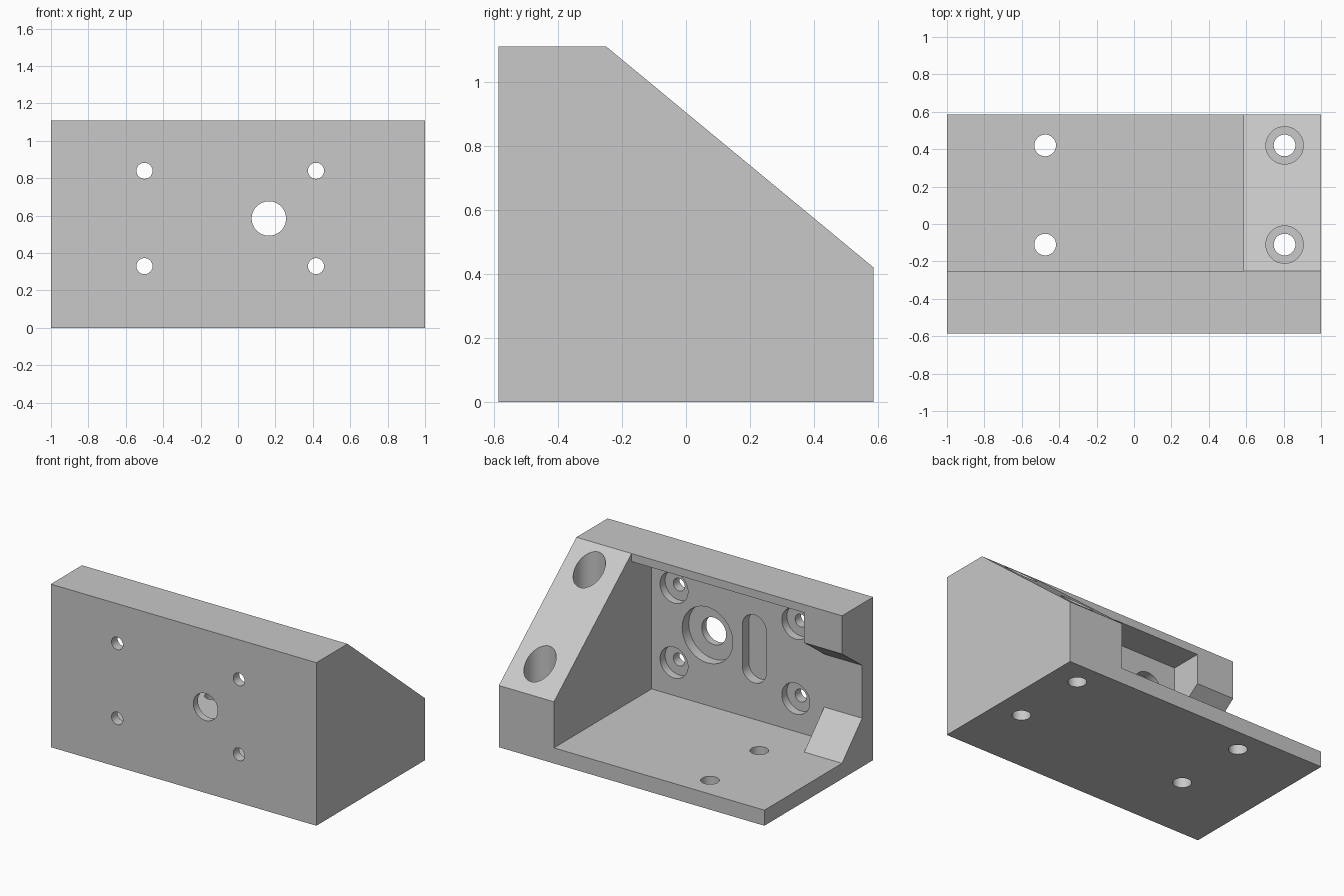
import bpy
import bmesh
import math
from mathutils import Matrix

cube = bpy.data.objects.get("Cube")
if cube:
    bpy.data.objects.remove(cube, do_unlink=True)

# Main dimensions
FRONT, BACK, TOP = -0.585, 0.585, 1.11
WALL = -0.466        # inner face of the front wall
LIP = -0.25          # back edge of the top flange
FLOOR = 0.106        # top of the base plate
BLOCK = 0.585        # inner face of the solid end block
GUSSET = -0.715      # inner face of the corner gussets

grey = bpy.data.materials.new("light_grey")
grey.use_nodes = True
colour = (0.58, 0.58, 0.58, 1)
grey.diffuse_color = colour
grey.node_tree.nodes["Principled BSDF"].inputs["Base Color"].default_value = colour


def finish(name, bm):
    bmesh.ops.recalc_face_normals(bm, faces=bm.faces)
    mesh = bpy.data.meshes.new(name)
    bm.to_mesh(mesh)
    bm.free()
    mesh.materials.append(grey)
    obj = bpy.data.objects.new(name, mesh)
    bpy.context.collection.objects.link(obj)
    return obj


def prism(name, profile, x0, x1):
    """Extrude a (y, z) profile along x."""
    bm = bmesh.new()
    face = bm.faces.new([bm.verts.new((x0, y, z)) for y, z in profile])
    out = bmesh.ops.extrude_face_region(bm, geom=[face])
    verts = [v for v in out["geom"] if isinstance(v, bmesh.types.BMVert)]
    bmesh.ops.translate(bm, verts=verts, vec=(x1 - x0, 0, 0))
    return finish(name, bm)


def bore(name, centre, radius, length, axis="Z", stretch=0):
    """Cylinder from centre along +axis; stretch turns it into an upright slot."""
    bm = bmesh.new()
    bmesh.ops.create_cone(bm, cap_ends=True, segments=48, radius1=radius,
                          radius2=radius, depth=length,
                          matrix=Matrix.Translation((0, 0, length / 2)))
    if stretch:
        bmesh.ops.rotate(bm, verts=bm.verts,
                         matrix=Matrix.Rotation(math.radians(3.75), 3, "Z"))
        for v in bm.verts:
            v.co.y += math.copysign(stretch / 2, v.co.y)
    if axis == "Y":
        bmesh.ops.rotate(bm, verts=bm.verts,
                         matrix=Matrix.Rotation(-math.pi / 2, 3, "X"))
    bmesh.ops.translate(bm, verts=bm.verts, vec=centre)
    return finish(name, bm)


def cut(body, cutter):
    mod = body.modifiers.new("cut", "BOOLEAN")
    mod.operation = "DIFFERENCE"
    mod.solver = "EXACT"
    mod.object = cutter
    bpy.context.view_layer.objects.active = body
    bpy.ops.object.modifier_apply(modifier=mod.name)
    bpy.data.objects.remove(cutter, do_unlink=True)


# Solid body with the sloped back
body = prism("bracket_body", [(FRONT, 0), (BACK, 0), (BACK, 0.42),
                              (LIP, TOP), (FRONT, TOP)], -1, 1)

# Open space behind the flange, pocket under it, and gusset cut-out
cut(body, prism("open_back", [(LIP, FLOOR), (1, FLOOR), (1, 2), (LIP, 2)], -1.2, BLOCK))
cut(body, prism("pocket", [(WALL, FLOOR), (0, FLOOR), (0, 1.055), (WALL, 1.055)],
                GUSSET, BLOCK))
cut(body, prism("gusset_gap", [(LIP, FLOOR), (WALL, 0.33), (WALL, 0.69),
                               (LIP, 0.85)], -1.2, GUSSET + 0.1))

# Counterbored holes through the front wall
wall_holes = [(x, z, 0.043, 0.105, 0.055) for x in (-0.5, 0.417) for z in (0.33, 0.84)]
wall_holes.append((0.165, 0.585, 0.092, 0.19, 0.07))
for x, z, small, large, deep in wall_holes:
    cut(body, bore("wall_counterbore", (x, WALL - deep, z), large, deep + 0.1, "Y"))
    cut(body, bore("wall_hole", (x, FRONT - 0.1, z), small, 0.25, "Y"))

# Blind slot in the inside of the wall
cut(body, bore("wall_slot", (-0.188, WALL - 0.07, 0.585), 0.09, 0.17, "Y", 0.283))

# Mounting holes through the base, counterbored in the end block
for y in (-0.11, 0.42):
    cut(body, bore("block_counterbore", (0.805, y, FLOOR), 0.1, 2))
    for x in (-0.475, 0.805):
        cut(body, bore("base_hole", (x, y, -0.1), 0.058, 0.35))

# Smooth bores, sharp edges
bpy.ops.object.select_all(action="DESELECT")
body.select_set(True)
bpy.context.view_layer.objects.active = body
bpy.ops.object.shade_smooth_by_angle(angle=math.radians(30))
